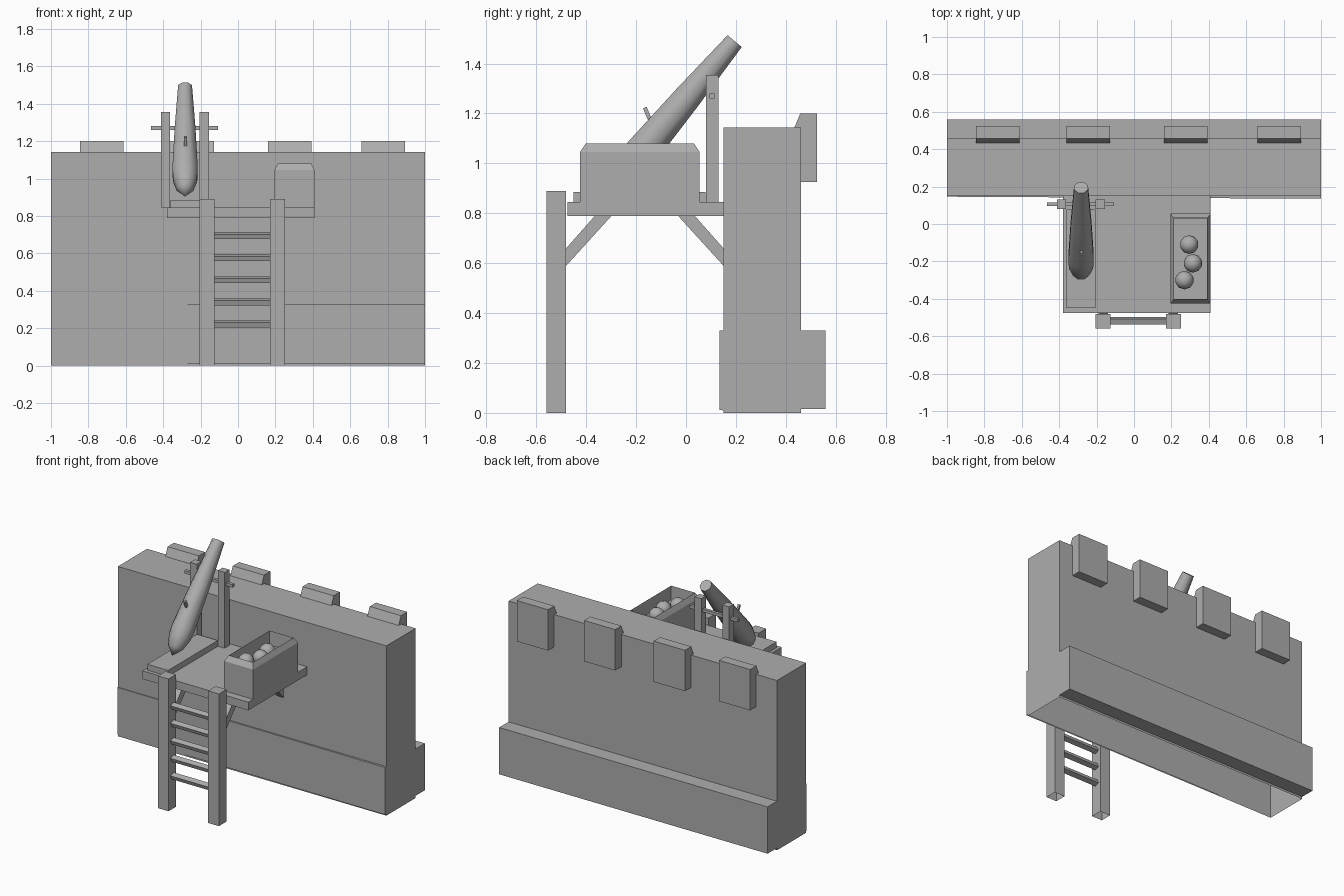
import bpy, bmesh, math
from mathutils import Matrix, Vector

if "Cube" in bpy.data.objects:
    bpy.data.objects.remove(bpy.data.objects["Cube"])

stone = bpy.data.materials.new("plain_grey")
stone.diffuse_color = (0.42, 0.42, 0.42, 1)
stone.use_nodes = True
stone.node_tree.nodes["Principled BSDF"].inputs["Base Color"].default_value = stone.diffuse_color


def finish(name, bm, smooth=False):
    bmesh.ops.recalc_face_normals(bm, faces=bm.faces)
    me = bpy.data.meshes.new(name)
    bm.to_mesh(me)
    bm.free()
    me.materials.append(stone)
    ob = bpy.data.objects.new(name, me)
    bpy.context.collection.objects.link(ob)
    if smooth:
        bpy.ops.object.select_all(action='DESELECT')
        ob.select_set(True)
        bpy.context.view_layer.objects.active = ob
        bpy.ops.object.shade_smooth_by_angle(angle=math.radians(50))
    return ob


def prism(name, profile, x0, x1, open_last=False, tweak=None):
    """Extrude a (y, z) profile along x; optionally leave the closing side open."""
    bm = bmesh.new()
    a = [bm.verts.new((x0, y, z)) for y, z in profile]
    b = [bm.verts.new((x1, y, z)) for y, z in profile]
    n = len(profile)
    bm.faces.new(a)
    bm.faces.new(b[::-1])
    for i in range(n - 1 if open_last else n):
        j = (i + 1) % n
        bm.faces.new((a[i], a[j], b[j], b[i]))
    if tweak:
        for v in bm.verts:
            tweak(v)
    return finish(name, bm)


def box(name, x0, x1, y0, y1, z0, z1, open_bottom=False):
    return prism(name, [(y0, z0), (y0, z1), (y1, z1), (y1, z0)], x0, x1, open_bottom)


# Wall with stepped plinth, hollow underneath; front plinth fades into the wall at left
def slant(v):
    if v.co.y < 0.14 and v.co.x < 0:
        v.co.y += 0.011


prism("wall", [(0.15, 0.0), (0.15, 0.01), (0.135, 0.012), (0.135, 0.33), (0.15, 0.33),
               (0.15, 1.143), (0.46, 1.143), (0.46, 0.33), (0.56, 0.33), (0.56, 0.015),
               (0.46, 0.015), (0.46, 0.0)], -1, 1, True, slant)

# Battlements hung on the back edge
for i, (x0, x1) in enumerate([(-0.845, -0.613), (-0.36, -0.127), (0.16, 0.392), (0.66, 0.893)]):
    prism(f"battlement_{i}", [(0.433, 1.14), (0.458, 1.2), (0.525, 1.2),
                              (0.525, 0.925), (0.455, 0.925)], x0, x1)

# Platform, ladder posts and braces
box("platform", -0.38, 0.41, -0.475, 0.15, 0.79, 0.845)
for side, x0, x1 in (("left", -0.205, -0.125), ("right", 0.17, 0.25)):
    box(f"ladder_post_{side}", x0, x1, -0.56, -0.48, 0, 0.89, True)
    for end, y, s in (("front", -0.48, 1), ("back", 0.15, -1)):
        prism(f"brace_{end}_{side}", [(y, 0.59), (y, 0.66), (y + s * 0.115, 0.79),
                                      (y + s * 0.182, 0.79)], x0 + 0.015, x1 - 0.015)

# Ladder rungs, slightly tilted
for i in range(5):
    z = 0.223 + i * 0.118
    c, s = 0.017 * math.cos(0.35), 0.017 * math.sin(0.35)
    prism(f"rung_{i}", [(-0.518 + y * c - q * s, z + y * s + q * c)
                        for y, q in ((-1, -0.8), (-1, 0.8), (1, 0.8), (1, -0.8))], -0.125, 0.17)

# Gun slide, uprights and axle
box("gun_slide", -0.36, -0.205, -0.45, 0.078, 0.845, 0.885)
box("upright_left", -0.412, -0.363, 0.08, 0.13, 0.845, 1.355)
box("upright_right", -0.205, -0.155, 0.08, 0.13, 0.845, 1.355)
box("axle", -0.465, -0.108, 0.095, 0.115, 1.26, 1.28)

# Barrel, turned along its tilted axis from muzzle to pointed breech
axis = Vector((0, -math.cos(math.radians(50)), -math.sin(math.radians(50))))
side = Vector((1, 0, 0))
up = axis.cross(side)
muzzle = Vector((-0.283, 0.195, 1.49))
bm = bmesh.new()
rings = []
SIDES = 8
for t, r in ((0, 0.04), (0.3, 0.06), (0.58, 0.073), (0.64, 0.07), (0.71, 0.048)):
    rings.append([bm.verts.new(muzzle + axis * t + r * (side * math.cos(k) + up * math.sin(k)))
                  for k in (2 * math.pi * (i + 0.5) / SIDES for i in range(SIDES))])
for a, b in zip(rings, rings[1:]):
    for i in range(SIDES):
        j = (i + 1) % SIDES
        bm.faces.new((a[i], a[j], b[j], b[i]))
bm.faces.new(rings[0])
tip = bm.verts.new(muzzle + axis * 0.765)
for i in range(SIDES):
    bm.faces.new((rings[-1][i], rings[-1][(i + 1) % SIDES], tip))
finish("barrel", bm, True)

# Fuse lever on top of the barrel
prism("fuse", [(-0.172, 1.22), (-0.158, 1.227), (-0.128, 1.155), (-0.142, 1.148)],
      -0.288, -0.274)

# Open ammunition box with bevelled rim
bm = bmesh.new()
loops = []
for inset, z in ((0, 0.845), (0, 1.045), (0.023, 1.08), (0.025, 0.985)):
    k = inset * 0.8
    loops.append([bm.verts.new(p) for p in (
        (0.195 + k, -0.425 + inset, z), (0.41 - k, -0.425 + inset, z),
        (0.41 - k, 0.055 - inset, z), (0.195 + k, 0.055 - inset, z))])
for a, b in zip(loops, loops[1:]):
    for i in range(4):
        j = (i + 1) % 4
        bm.faces.new((a[i], a[j], b[j], b[i]))
bm.faces.new(loops[0][::-1])
bm.faces.new(loops[-1])
finish("ammunition_box", bm)

# Cannonballs
for i, (x, y) in enumerate([(0.295, -0.11), (0.315, -0.21), (0.27, -0.30)]):
    bm = bmesh.new()
    bmesh.ops.create_icosphere(bm, subdivisions=2, radius=0.05,
                               matrix=Matrix.Translation((x, y, 1.02)))
    finish(f"cannonball_{i}", bm, True)
